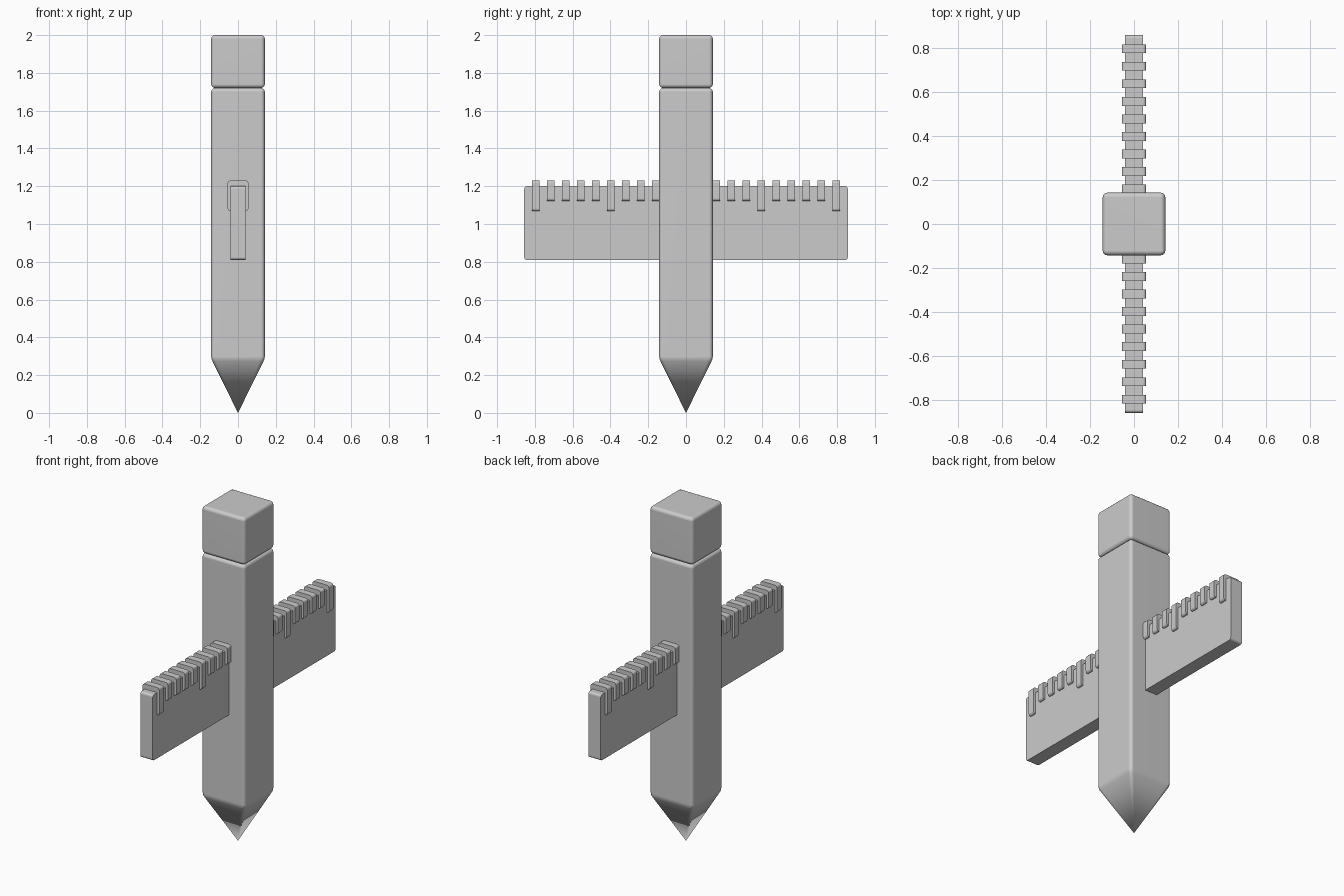
import bpy, bmesh, math

if "Cube" in bpy.data.objects:
    bpy.data.objects.remove(bpy.data.objects["Cube"])

S = 0.142          # half width of the square pencil
R = 0.02           # edge rounding


def finish(bm, name, angle=40):
    bmesh.ops.recalc_face_normals(bm, faces=bm.faces)
    me = bpy.data.meshes.new(name)
    bm.to_mesh(me)
    bm.free()
    ob = bpy.data.objects.new(name, me)
    bpy.context.collection.objects.link(ob)
    bpy.ops.object.select_all(action='DESELECT')
    ob.select_set(True)
    bpy.context.view_layer.objects.active = ob
    bpy.ops.object.shade_smooth_by_angle(angle=math.radians(angle))
    ob.modifiers.new("normals", 'WEIGHTED_NORMAL').keep_sharp = True
    return ob


def rounded_square(half, radius, segs=3):
    pts = []
    for k in range(4):
        a0 = k * math.pi / 2
        cx = (half - radius) * (1 if k in (0, 3) else -1)
        cy = (half - radius) * (1 if k in (0, 1) else -1)
        for i in range(segs + 1):
            a = a0 + i * math.pi / 2 / segs
            pts.append((cx + radius * math.cos(a), cy + radius * math.sin(a)))
    return pts


def loft(name, rings, tip=None):
    """Stack rounded squares (half, radius, z); optionally close to a point."""
    bm = bmesh.new()
    loops = [[bm.verts.new((x, y, z)) for x, y in rounded_square(h, r)]
             for h, r, z in rings]
    n = len(loops[0])
    for a, b in zip(loops, loops[1:]):
        for i in range(n):
            bm.faces.new((a[i], a[(i + 1) % n], b[(i + 1) % n], b[i]))
    bm.faces.new(loops[-1])
    if tip is None:
        bm.faces.new(loops[0])
    else:
        t = bm.verts.new((0, 0, tip))
        for i in range(n):
            bm.faces.new((loops[0][i], loops[0][(i + 1) % n], t))
    return finish(bm, name)


def top_edge(z):
    return [(S - R * (1 - math.cos(a)), max(R * math.cos(a), 0.002), z - R * (1 - math.sin(a)))
            for a in (0, math.pi / 6, math.pi / 3, math.pi / 2)]


def bottom_edge(z):
    return [(h, r, 2 * z - zz) for h, r, zz in reversed(top_edge(z))]


def block(name, hx, y, hy, z0, z1, axis, bevel):
    """Box whose edges along one axis are rounded."""
    bm = bmesh.new()
    bmesh.ops.create_cube(bm, size=2)
    for v in bm.verts:
        v.co = (v.co.x * hx, y + v.co.y * hy, (z0 + z1) / 2 + v.co.z * (z1 - z0) / 2)
    edges = [e for e in bm.edges
             if abs((e.verts[0].co - e.verts[1].co).normalized()[axis]) > 0.9]
    bmesh.ops.bevel(bm, geom=edges, offset=bevel, segments=3, profile=0.5, affect='EDGES')
    return finish(bm, name)


# Pencil shaft with pointed tip, and its cap
loft("pencil_shaft", [(S - 0.007, R, 0.273), (S - 0.002, R, 0.285), (S, R, 0.30)]
     + top_edge(1.72), tip=0.0)
loft("pencil_cap", bottom_edge(1.72) + top_edge(2.0))

# Ruler crossing the shaft
block("ruler", 0.04, 0, 0.857, 0.81, 1.2, 0, 0.014)

# Graduation marks, every fifth one long
for i in range(-10, 11):
    low = 1.068 if i % 5 == 0 else 1.122
    block("ruler_mark", 0.055, i * 0.0795, 0.02, low, 1.23, 1, 0.014)
